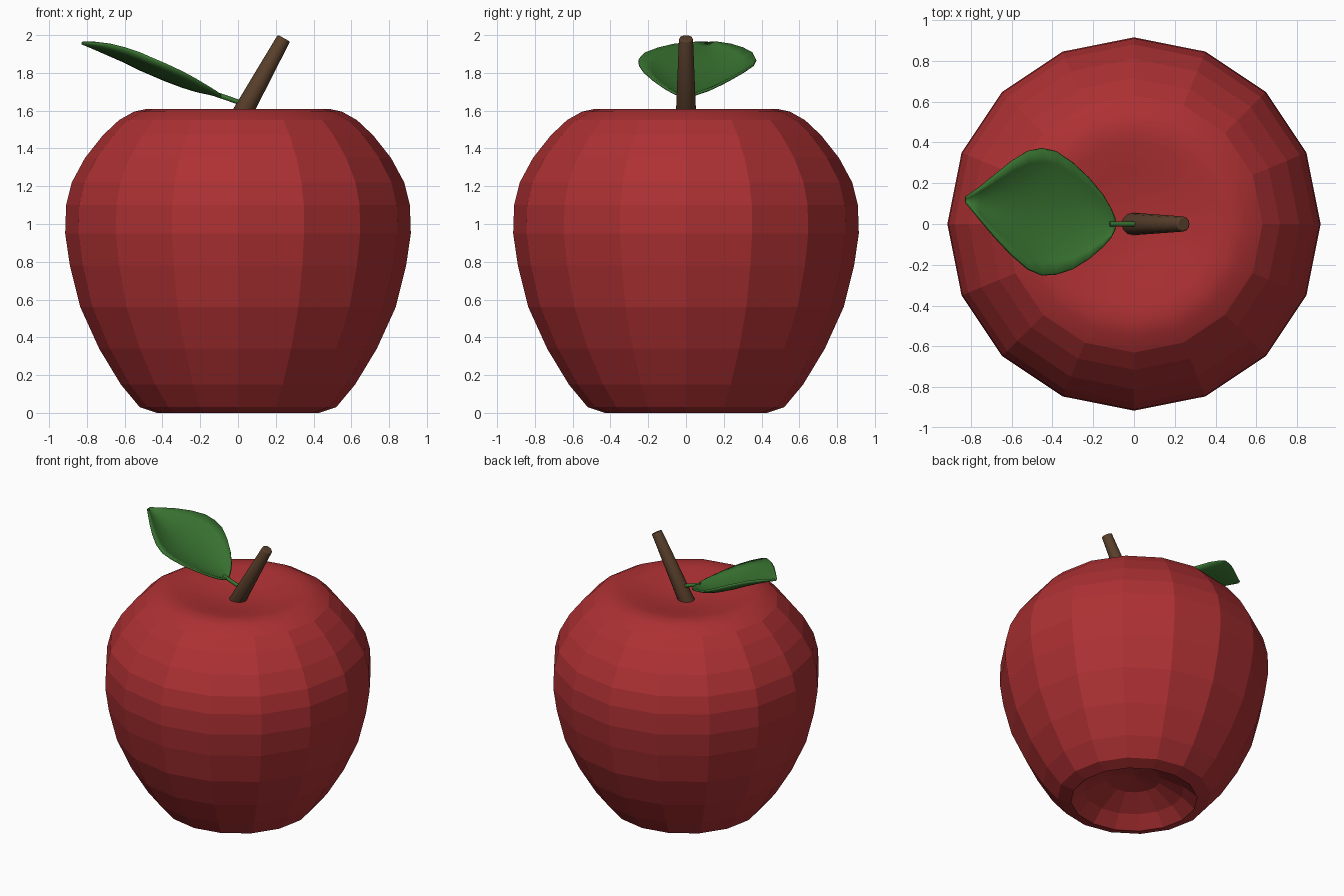
import bpy, bmesh, math
from mathutils import Vector

if "Cube" in bpy.data.objects:
    bpy.data.objects.remove(bpy.data.objects["Cube"])


def material(name, rgb):
    m = bpy.data.materials.new(name)
    m.diffuse_color = (*rgb, 1)
    m.use_nodes = True
    m.node_tree.nodes["Principled BSDF"].inputs["Base Color"].default_value = m.diffuse_color
    return m


def add_object(name, bm, mat):
    bmesh.ops.recalc_face_normals(bm, faces=bm.faces)
    me = bpy.data.meshes.new(name)
    bm.to_mesh(me)
    bm.free()
    me.materials.append(mat)
    ob = bpy.data.objects.new(name, me)
    bpy.context.collection.objects.link(ob)
    return ob


def rod(name, a, b, r1, r2, sides, mat, bevel=0):
    a, b = Vector(a), Vector(b)
    bm = bmesh.new()
    bmesh.ops.create_cone(bm, cap_ends=True, segments=sides, radius1=r1, radius2=r2,
                          depth=(b - a).length)
    if bevel:
        rims = [e for e in bm.edges if any(len(f.verts) > 4 for f in e.link_faces)]
        bmesh.ops.bevel(bm, geom=rims, offset=bevel, segments=2, affect='EDGES', profile=0.5)
    for f in bm.faces:
        f.smooth = len(f.verts) <= 4
    ob = add_object(name, bm, mat)
    ob.rotation_euler = (b - a).to_track_quat('Z', 'Y').to_euler()
    ob.location = (a + b) / 2
    return ob


red = material("apple_red", (0.42, 0.03, 0.033))
brown = material("stem_brown", (0.10, 0.05, 0.024))
green = material("leaf_green", (0.04, 0.17, 0.03))

# Apple body: 16-sided lathe with hollow underside and shallow top dimple
profile = [(0, 0.19), (0.18, 0.16), (0.34, 0.08), (0.43, 0.0), (0.52, 0.03), (0.62, 0.15),
           (0.735, 0.34), (0.835, 0.56), (0.89, 0.78), (0.915, 0.95), (0.91, 1.10),
           (0.88, 1.22), (0.81, 1.35), (0.715, 1.47), (0.63, 1.55), (0.55, 1.595),
           (0.48, 1.61), (0.40, 1.603), (0.26, 1.57), (0.12, 1.55), (0, 1.545)]
bm = bmesh.new()
vs = [bm.verts.new((r, 0, z)) for r, z in profile]
es = [bm.edges.new(p) for p in zip(vs, vs[1:])]
bmesh.ops.spin(bm, geom=vs + es, cent=(0, 0, 0), axis=(0, 0, 1),
               angle=math.tau, steps=16, use_duplicate=False)
bmesh.ops.remove_doubles(bm, verts=bm.verts, dist=0.001)
for f in bm.faces:
    c = f.calc_center_median()
    f.smooth = c.z > 1.5 and c.xy.length < 0.58
add_object("apple_body", bm, red)

# Leaning tapered stem and thin leaf stalk
rod("stem", (-0.014, 0, 1.52), (0.243, 0, 1.984), 0.056, 0.037, 12, brown, 0.008)
rod("leaf_stalk", (0.02, 0, 1.64), (-0.12, 0, 1.688), 0.013, 0.013, 8, green)

# Cupped leaf: stations of x, low y, high y, midrib z, edge z
stations = [(-0.09, -0.02, 0.02, 1.675, 1.68), (-0.11, -0.065, 0.07, 1.68, 1.695),
            (-0.15, -0.11, 0.14, 1.69, 1.72), (-0.22, -0.17, 0.225, 1.705, 1.762),
            (-0.30, -0.22, 0.30, 1.73, 1.805), (-0.38, -0.246, 0.355, 1.76, 1.842),
            (-0.45, -0.25, 0.37, 1.79, 1.872), (-0.52, -0.22, 0.355, 1.82, 1.903),
            (-0.60, -0.15, 0.305, 1.86, 1.93), (-0.68, -0.065, 0.24, 1.895, 1.95),
            (-0.76, 0.03, 0.175, 1.93, 1.96), (-0.825, 0.11, 0.13, 1.957, 1.962)]
N = 10
bm = bmesh.new()
rows = []
for x, lo, hi, zm, ze in stations:
    row = []
    for i in range(N + 1):
        t = 2 * i / N - 1
        y = (lo + hi) / 2 + t * (hi - lo) / 2
        row.append(bm.verts.new((x, y, zm + (ze - zm) * t * t)))
    rows.append(row)
for a, b in zip(rows, rows[1:]):
    for i in range(N):
        bm.faces.new((a[i], b[i], b[i + 1], a[i + 1])).smooth = True
leaf = add_object("leaf", bm, green)
mod = leaf.modifiers.new("thickness", 'SOLIDIFY')
mod.thickness = 0.014
mod.offset = 0
